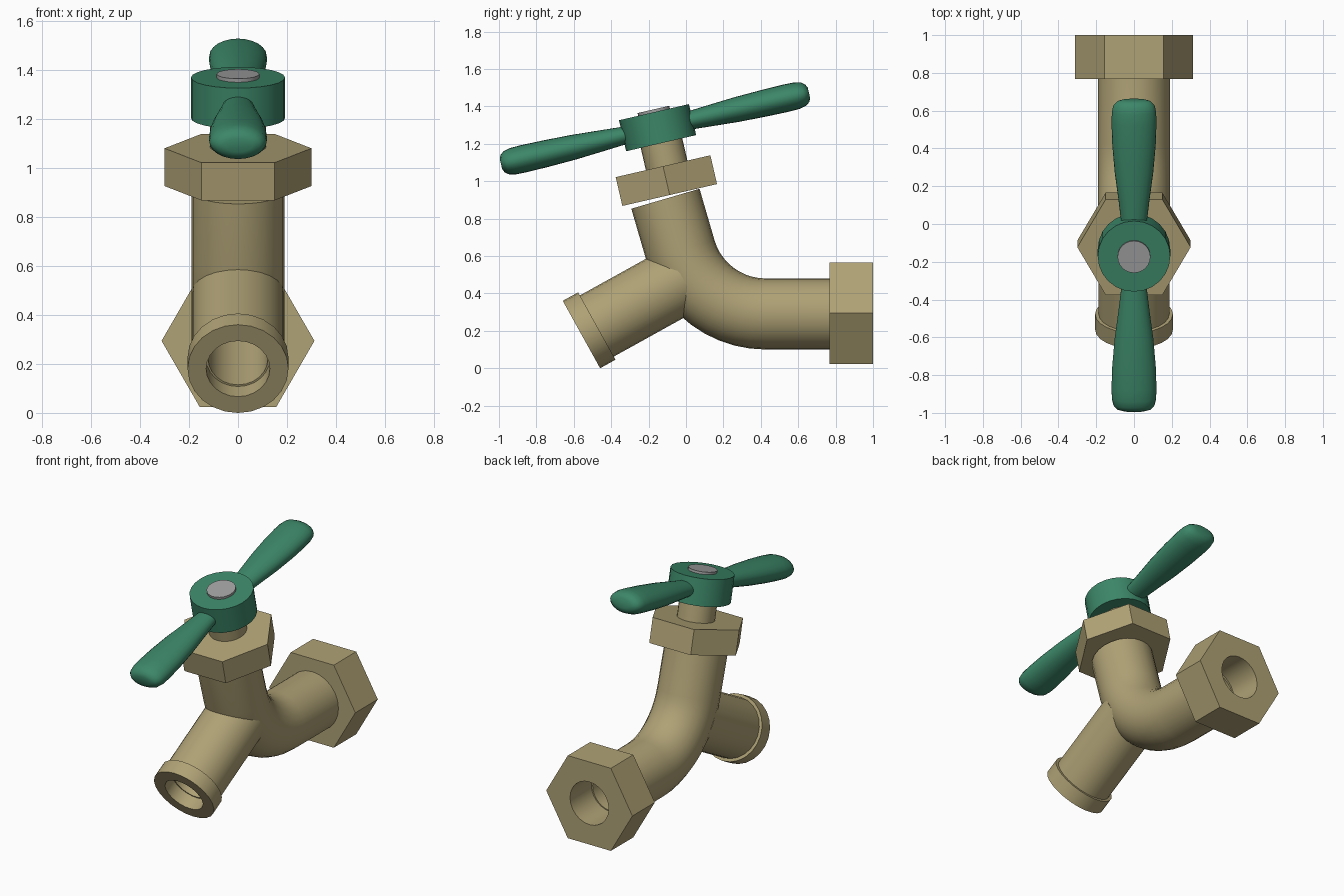
import bpy, bmesh
from math import sin, cos, pi, radians
from mathutils import Vector

if "Cube" in bpy.data.objects:
    bpy.data.objects.remove(bpy.data.objects["Cube"])


def material(name, rgb):
    m = bpy.data.materials.new(name)
    m.diffuse_color = (*rgb, 1)
    m.use_nodes = True
    m.node_tree.nodes["Principled BSDF"].inputs["Base Color"].default_value = m.diffuse_color
    return m


BRASS = material("brass", (0.43, 0.36, 0.18))
GREEN = material("green_paint", (0.045, 0.24, 0.14))
STEEL = material("steel", (0.35, 0.35, 0.35))
TILT = radians(13)      # lean of the valve stem
N = 24


def ring(y, z, ang, rx, ry=None, hexagon=False, n=N):
    """Section at (y, z) across an axis lying in the YZ plane; ang is measured from +y to +z."""
    up = Vector((0, -sin(ang), cos(ang)))
    pts = []
    for i in range(n):
        a = 2 * pi * i / n
        k = cos(pi / 6) / cos(a % (pi / 3) - pi / 6) if hexagon else 1
        pts.append(Vector((0, y, z)) + Vector((1, 0, 0)) * rx * k * cos(a)
                   + up * (ry or rx) * k * sin(a))
    return pts


def loft(name, rings, mat, closed=False):
    """Skin the rings; cap the ends, or join last to first for hollow parts."""
    bm = bmesh.new()
    vs = [[bm.verts.new(p) for p in r] for r in rings]
    n = len(vs[0])
    pairs = list(zip(vs, vs[1:])) + ([(vs[-1], vs[0])] if closed else [])
    for a, b in pairs:
        for i in range(n):
            j = (i + 1) % n
            bm.faces.new((a[i], a[j], b[j], b[i]))
    if not closed:
        bm.faces.new(vs[0])
        bm.faces.new(vs[-1])
    bmesh.ops.recalc_face_normals(bm, faces=bm.faces)
    me = bpy.data.meshes.new(name)
    bm.to_mesh(me)
    bm.free()
    me.materials.append(mat)
    ob = bpy.data.objects.new(name, me)
    bpy.context.collection.objects.link(ob)
    bpy.ops.object.select_all(action='DESELECT')
    ob.select_set(True)
    bpy.context.view_layer.objects.active = ob
    bpy.ops.object.shade_smooth_by_angle(angle=radians(35))
    return ob


def tube(name, path, r_out, r_in, hexagon=False):
    """Hollow part along a list of (y, z, angle) stations."""
    loft(name, [ring(*p, r_out, hexagon=hexagon) for p in path]
         + [ring(*p, r_in) for p in reversed(path)], BRASS, closed=True)


def rod(name, y, z, h0, h1, r, mat, **kw):
    """Solid part on the tilted stem axis, from h0 to h1 along it."""
    return loft(name, [ring(y - h * sin(TILT), z + h * cos(TILT), TILT + pi / 2, r, **kw)
                       for h in (h0, h1)], mat)


# Main pipe: horizontal inlet, bend, then leaning riser
R, by, bz = 0.474, 0.425, 0.29
path = [(0.78, bz, pi)]
for i in range(11):
    t = radians(73.7) * i / 10
    path.append((by - R * sin(t), bz + R - R * cos(t), pi - t))
path.append((-0.11, 0.906, path[-1][2]))
tube("main_pipe", path, 0.19, 0.13)

# Inlet hex nut
tube("inlet_nut", [(0.768, 0.294, 0), (1.0, 0.294, 0)], 0.312, 0.14, hexagon=True)

# Outlet spout and its end collar
A = radians(29)
def along(d):
    return (-0.559 + d * cos(A), 0.18 + d * sin(A), A)
tube("outlet_spout", [along(0.085), along(0.62)], 0.187, 0.122)
tube("outlet_collar", [along(0), along(0.094)], 0.206, 0.13)

# Bonnet nut, stem, hub and cap
rod("bonnet_nut", -0.105, 1.003, -0.079, 0.079, 0.3, BRASS, n=6)
rod("valve_stem", -0.15, 1.286, -0.25, 0.0, 0.114, BRASS)
rod("handle_hub", -0.152, 1.286, -0.085, 0.085, 0.192, GREEN)
rod("hub_cap", -0.152, 1.286, 0.08, 0.1, 0.087, STEEL)

# Two mirrored handle arms: (distance, half width, half thickness)
profile = [(0.13, 0.062, 0.045), (0.3, 0.082, 0.057), (0.45, 0.102, 0.067),
           (0.6, 0.115, 0.072), (0.72, 0.119, 0.074), (0.78, 0.117, 0.072),
           (0.815, 0.109, 0.064), (0.836, 0.09, 0.048), (0.845, 0.06, 0.028)]
for side, name in ((1, "handle_arm_back"), (-1, "handle_arm_front")):
    loft(name, [ring(-0.166 + side * s * cos(TILT), 1.282 + side * s * sin(TILT), TILT, w, t)
                for s, w, t in profile], GREEN)
